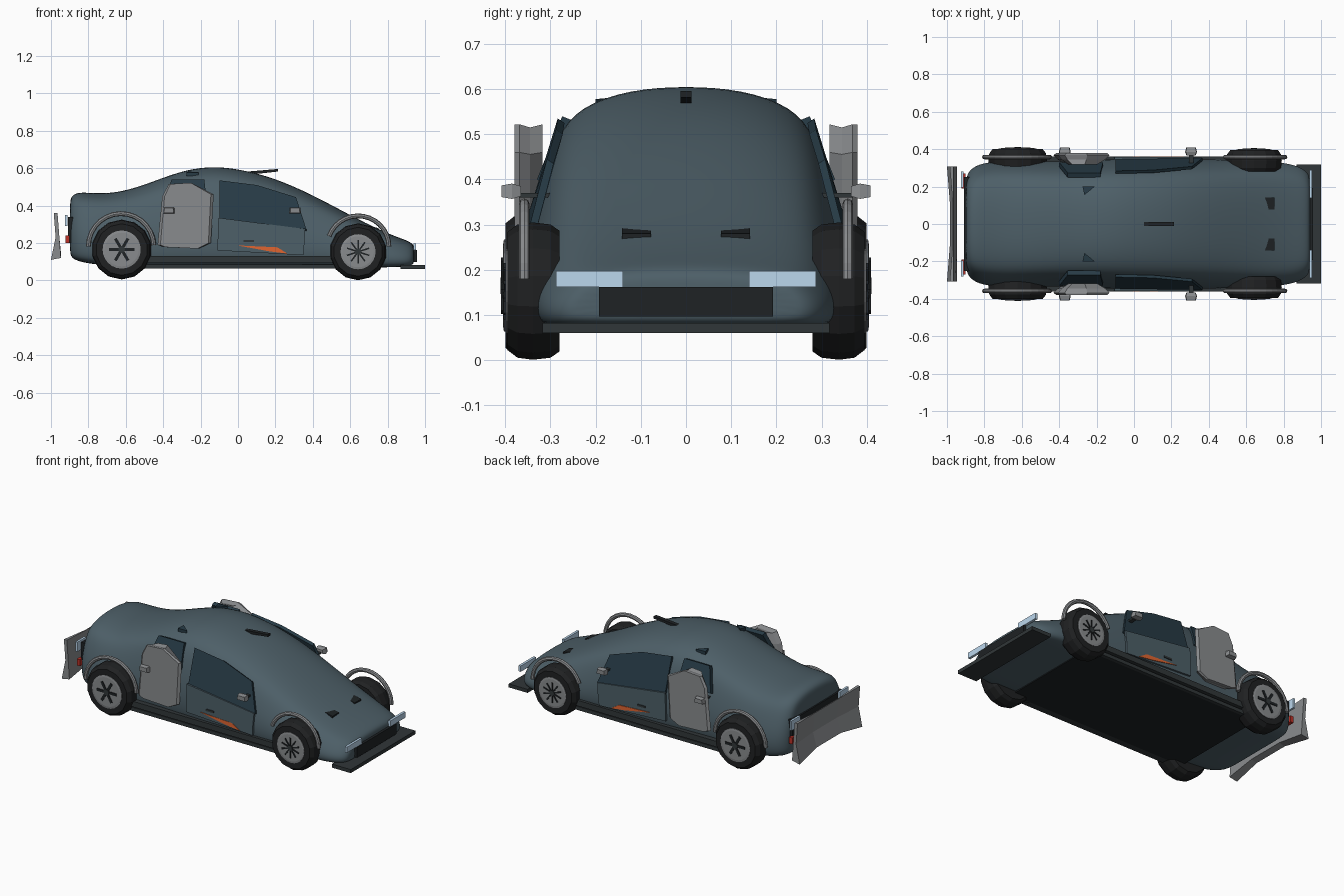
import bpy, bmesh, math
from mathutils import Vector

MATS = {}
COL = {"paint": (0.075, 0.115, 0.138, 1), "dark": (0.013, 0.016, 0.018, 1), "trim": (0.03, 0.037, 0.04, 1),
       "glass": (0.02, 0.043, 0.06, 1), "orange": (0.75, 0.13, 0.03, 1), "lamp": (0.5, 0.68, 0.85, 1),
       "red": (0.5, 0.03, 0.02, 1), "tyre": (0.014, 0.015, 0.016, 1), "steel": (0.25, 0.26, 0.27, 1)}


def make(name, verts, faces, mat=None, mirror=False):
    me = bpy.data.meshes.new(name)
    me.from_pydata([tuple(v) for v in verts], [], faces)
    bm = bmesh.new()
    bm.from_mesh(me)
    bmesh.ops.recalc_face_normals(bm, faces=bm.faces)
    bm.to_mesh(me)
    bm.free()
    ob = bpy.data.objects.new(name, me)
    bpy.context.collection.objects.link(ob)
    if mat:
        if mat not in MATS:
            MATS[mat] = bpy.data.materials.new(mat)
            MATS[mat].diffuse_color = COL[mat]
        me.materials.append(MATS[mat])
    if mirror:
        m = ob.modifiers.new("mirror", "MIRROR")
        m.use_axis = (False, True, False)
    return ob


def loft(name, rings, mat=None, mirror=False):
    n, k = len(rings[0]), len(rings)
    verts = [v for r in rings for v in r]
    faces = [(i * n + j, i * n + (j + 1) % n, (i + 1) * n + (j + 1) % n, (i + 1) * n + j)
             for i in range(k - 1) for j in range(n)]
    faces += [tuple(range(n)), tuple(range((k - 1) * n, k * n))]
    return make(name, verts, faces, mat, mirror)


def prism(name, pts, off, mat=None, mirror=False):
    off = Vector(off)
    return loft(name, [[Vector(p) for p in pts], [Vector(p) + off for p in pts]], mat, mirror)


def box(name, x0, x1, y0, y1, z0, z1, mat=None, mirror=False):
    return prism(name, [(x0, y0, z0), (x1, y0, z0), (x1, y1, z0), (x0, y1, z0)], (0, 0, z1 - z0), mat, mirror)


# Body shell: lofted sections (x, half width, bottom, top)
SECT = [(-0.9, 0.23, 0.15, 0.42), (-0.89, 0.27, 0.12, 0.455), (-0.85, 0.31, 0.10, 0.475), (-0.76, 0.33, 0.085, 0.466),
        (-0.65, 0.332, 0.075, 0.47), (-0.52, 0.33, 0.07, 0.505), (-0.4, 0.33, 0.07, 0.552), (-0.27, 0.335, 0.07, 0.595),
        (-0.14, 0.34, 0.07, 0.612), (0, 0.345, 0.07, 0.6), (0.2, 0.345, 0.07, 0.549), (0.4, 0.342, 0.07, 0.458),
        (0.57, 0.336, 0.07, 0.366), (0.72, 0.332, 0.07, 0.288), (0.84, 0.318, 0.07, 0.236), (0.91, 0.29, 0.075, 0.212),
        (0.935, 0.26, 0.085, 0.195), (0.942, 0.23, 0.10, 0.175)]
HALF = [(0.5, 0), (0.92, 0), (1, 0.1), (1.02, 0.27), (0.99, 0.45), (0.92, 0.63), (0.83, 0.8),
        (0.69, 0.915), (0.37, 0.985)]
PROF = HALF + [(0, 1.0)] + [(-a, b) for a, b in reversed(HALF)] + [(0, 0)]
body = loft("body_shell", [[(x, a * w, b + f * (t - b)) for a, f in PROF] for x, w, b, t in SECT], "paint")
for p in body.data.polygons:
    p.use_smooth = True
sub = body.modifiers.new("subdivision", "SUBSURF")
sub.levels = sub.render_levels = 2

# Floor, splitter and sills
box("floor_plate", -0.6, 0.62, -0.33, 0.33, 0.064, 0.085, "dark")
box("front_splitter", 0.87, 1.0, -0.318, 0.318, 0.06, 0.082, "trim")
box("upper_sill", -0.5, 0.54, 0.31, 0.36, 0.095, 0.13, "trim", True)
box("lower_sill", -0.5, 0.56, 0.31, 0.35, 0.064, 0.086, "trim", True)


# Wheels
def circle(cx, cz, r, y, n):
    return [(cx + r * math.sin(2 * math.pi * i / n), y, cz - r * math.cos(2 * math.pi * i / n)) for i in range(n)]


def wheel(tag, cx, cz, r, rim, y0, y1, spokes):
    n = 14
    prof = [(rim, y0), (r * 0.88, y0), (r * 0.97, y0 + 0.02), (r, (y0 + y1) / 2), (r * 0.97, y1 - 0.025),
            (r * 0.86, y1 - 0.003), (rim, y1 - 0.003)]
    loft(tag + "_tyre", [circle(cx, cz, a, y, n) for a, y in prof], "tyre", True)
    loft(tag + "_rim", [circle(cx, cz, a, y, 24) for a, y in
                        ((rim, y1 - 0.03), (rim * 1.02, y1), (rim * 0.9, y1 + 0.002))], "steel", True)
    vs, fs = [], []
    for k in range(spokes):
        a = 2 * math.pi * (k + 0.5) / spokes + (math.pi / 6 if spokes == 6 else 0)
        u, v = Vector((math.cos(a), 0, math.sin(a))), Vector((-math.sin(a), 0, math.cos(a)))
        w = rim * (0.08 if spokes == 6 else 0.045)
        b = len(vs)
        for y in (y1 - 0.01, y1 + 0.006):
            c = Vector((cx, y, cz))
            vs += [c - v * w, c + u * rim * 0.68 - v * w, c + u * rim * 0.68 + v * w, c + v * w]
        fs += [tuple(b + i for i in f) for f in
               ((0, 1, 2, 3), (4, 5, 6, 7), (0, 1, 5, 4), (1, 2, 6, 5), (2, 3, 7, 6), (3, 0, 4, 7))]
    make(tag + "_spokes", vs, fs, "dark", True)
    loft(tag + "_hub", [circle(cx, cz, rim * 0.18, y, 12) for y in (y1 - 0.01, y1 + 0.008)], "trim", True)


wheel("rear_wheel", -0.622, 0.165, 0.16, 0.1, 0.28, 0.403, 6)
wheel("front_wheel", 0.642, 0.153, 0.152, 0.092, 0.28, 0.398, 10)


# Wheel arch trims
def arch(name, cx, cz, r, a0, a1):
    rings = []
    for i in range(15):
        a = math.radians(a0 + (a1 - a0) * i / 14)
        u = Vector((math.cos(a), 0, math.sin(a)))
        rings.append([Vector((cx, 0.358, cz)) + u * (r + 0.013 * math.cos(t)) + Vector((0, 0.012 * math.sin(t), 0))
                      for t in (k * math.pi / 4 for k in range(8))])
    loft(name, rings, "steel", True)


arch("rear_arch", -0.625, 0.182, 0.175, 2, 180)
arch("front_arch", 0.642, 0.18, 0.165, 0, 160)

# Doors, windows and side accents
prism("door_panel", [(-0.105, 0.345, 0.335), (0.36, 0.345, 0.275), (0.355, 0.35, 0.2), (0.35, 0.345, 0.135),
                     (-0.11, 0.345, 0.16)], (0, 0.012, 0), "paint", True)
prism("side_window", [(-0.1, 0.284, 0.535), (0.1, 0.288, 0.51), (0.31, 0.308, 0.445), (0.365, 0.352, 0.275),
                      (-0.1, 0.347, 0.33)], (0, -0.015, -0.01), "glass", True)
prism("rear_quarter_window", [(-0.355, 0.274, 0.54), (-0.18, 0.274, 0.54), (-0.165, 0.33, 0.4), (-0.4, 0.33, 0.4)],
      (0, -0.025, -0.01), "glass", True)
prism("side_accent", [(-0.005, 0.347, 0.187), (0.21, 0.347, 0.177), (0.265, 0.347, 0.143), (0.17, 0.347, 0.155)],
      (0, 0.014, 0), "orange", True)
box("door_handle", 0.03, 0.085, 0.345, 0.362, 0.205, 0.217, "trim", True)

# Faceted grey side intake, with a V-shaped outer crease
INTAKE = [(-0.43, 0.19), (-0.405, 0.45), (-0.37, 0.515), (-0.25, 0.522), (-0.13, 0.46), (-0.145, 0.2),
          (-0.21, 0.17), (-0.4, 0.178)]
rings = [[(-0.28 + (x + 0.28) * s, y, 0.35 + (z - 0.35) * q) for x, z in INTAKE]
         for y, s, q in ((0.318, 0.55, 1.0), (0.345, 0.85, 0.96), (0.368, 1.0, 1.0), (0.38, 0.9, 1.0))]
loft("side_intake", rings, "steel", True)

# Mirrors on short stalks
for tag, x in (("front", 0.305), ("rear", -0.37)):
    loft(tag + "_mirror", [[(x - a, y, 0.374 - b), (x + a, y, 0.374 - b), (x + a * 0.9, y, 0.374 + b),
                            (x - a * 0.9, y, 0.374 + b)]
                           for y, a, b in ((0.365, 0.024, 0.011), (0.385, 0.032, 0.017), (0.408, 0.026, 0.013))],
         "steel", True)
    box(tag + "_mirror_stalk", x - 0.012, x + 0.012, 0.3, 0.37, 0.36, 0.37, "trim", True)

# Nose details
box("headlight", 0.938, 0.953, 0.14, 0.288, 0.162, 0.198, "lamp", True)
box("front_grille", 0.925, 0.957, -0.193, 0.193, 0.097, 0.162, "dark")
prism("bonnet_vent", [(0.68, 0.077, 0.297), (0.75, 0.077, 0.28), (0.75, 0.142, 0.28), (0.68, 0.142, 0.297)],
      (0, 0, -0.018), "dark", True)

# Roof details
prism("roof_scoop", [(0.03, -0.012, 0.562), (0.215, -0.012, 0.582), (0.215, -0.012, 0.596), (0.03, -0.012, 0.58)],
      (0, 0.024, 0), "dark")
prism("roof_fin", [(-0.275, 0.2, 0.578), (-0.21, 0.2, 0.578), (-0.265, 0.155, 0.582)], (0, 0, -0.02), "glass", True)
box("roof_stud", 0.125, 0.14, 0.183, 0.193, 0.503, 0.515, "dark", True)

# Tail: lamps, panel and faceted bumper
box("tail_panel", -0.908, -0.88, -0.25, 0.25, 0.2, 0.34, "dark")
box("tail_upper_lamp", -0.925, -0.912, 0.195, 0.28, 0.29, 0.35, "lamp", True)
box("tail_red_lamp", -0.922, -0.9, 0.19, 0.27, 0.2, 0.24, "red", True)
rows = []
for y, zb, zt in ((-0.308, 0.11, 0.36), (-0.12, 0.14, 0.35), (0.12, 0.14, 0.35), (0.308, 0.11, 0.36)):
    e = 0.0 if abs(y) > 0.2 else 0.015
    rows.append([(-1.0 + e, y, zb), (-0.975 + e, y, 0.23), (-0.985 + e, y, zt), (-0.965, y, zt),
                 (-0.955, y, 0.23), (-0.947, y, zb + 0.01)])
loft("rear_bumper", rows, "steel")
